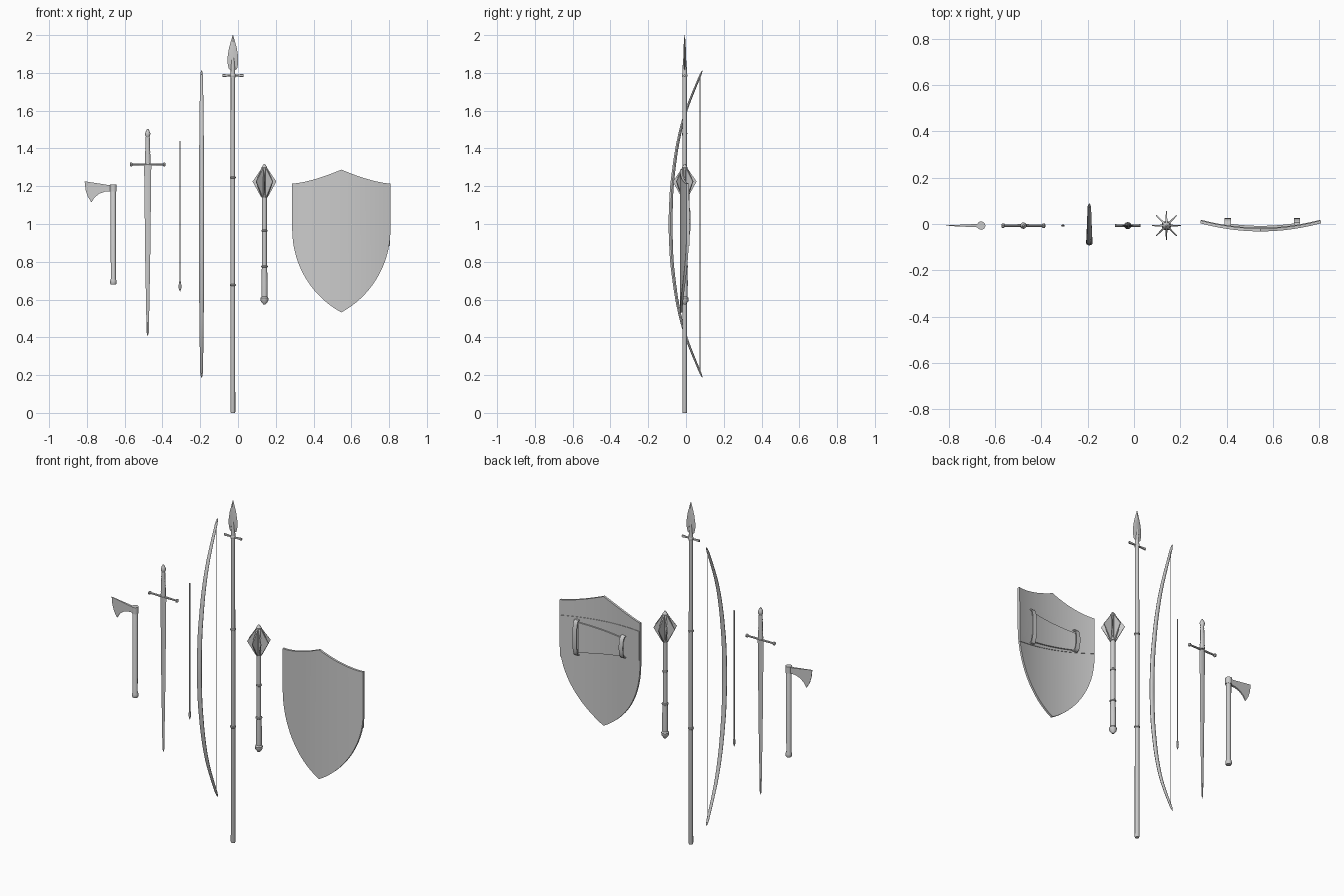
import bpy, bmesh, math
from mathutils import Vector

cube = bpy.data.objects.get("Cube")
if cube:
    bpy.data.objects.remove(cube)

grey = bpy.data.materials.new("plain_grey")
grey.use_nodes = True
grey.diffuse_color = (0.6, 0.6, 0.6, 1)
grey.node_tree.nodes["Principled BSDF"].inputs["Base Color"].default_value = (0.6, 0.6, 0.6, 1)
Y = -0.007


def finish(name, bm, loc, angle=35):
    bmesh.ops.recalc_face_normals(bm, faces=bm.faces)
    mesh = bpy.data.meshes.new(name)
    bm.to_mesh(mesh)
    bm.free()
    mesh.materials.append(grey)
    ob = bpy.data.objects.new(name, mesh)
    bpy.context.collection.objects.link(ob)
    ob.location = loc
    bpy.ops.object.select_all(action='DESELECT')
    bpy.context.view_layer.objects.active = ob
    ob.select_set(True)
    bpy.ops.object.shade_smooth_by_angle(angle=math.radians(angle))
    return ob


def loft(name, loc, rows, sides=12, along_x=False):
    """Skin rings of (position, half width, half depth, depth offset)."""
    bm = bmesh.new()
    rings = []
    for row in rows:
        p, rx = row[:2]
        ry = row[2] if len(row) > 2 else rx
        off = row[3] if len(row) > 3 else 0
        ring = []
        for i in range(sides):
            a = 2 * math.pi * i / sides
            u, v = rx * math.cos(a), off + ry * math.sin(a)
            ring.append(bm.verts.new((p, v, u) if along_x else (u, v, p)))
        rings.append(ring)
    for a, b in zip(rings, rings[1:]):
        for i in range(sides):
            j = (i + 1) % sides
            bm.faces.new((a[i], a[j], b[j], b[i]))
    bm.faces.new(rings[0])
    bm.faces.new(rings[-1])
    return finish(name, bm, loc)


def plate(name, loc, outline, half):
    """Flat x-z outline with a half thickness given by x."""
    bm = bmesh.new()
    front = [bm.verts.new((x, -half(x), z)) for x, z in outline]
    back = [bm.verts.new((x, half(x), z)) for x, z in outline]
    bm.faces.new(front)
    bm.faces.new(back)
    for i in range(len(outline)):
        j = (i + 1) % len(outline)
        bm.faces.new((front[i], front[j], back[j], back[i]))
    return finish(name, bm, loc, 20)


def ring(name, x, z, r, h=0.006):
    loft(name, (x, Y, z), [(-h, r * .8), (-h / 2, r), (h / 2, r), (h, r * .8)])


# Axe
loft("axe_handle", (-0.66, Y, 0),
     [(0.68, 0.014), (0.685, 0.017), (0.70, 0.017), (0.71, 0.0135), (1.2, 0.0145), (1.205, 0.012)], 16)
loft("axe_collar", (-0.66, Y, 0), [(1.172, 0.018), (1.21, 0.018)], 16)
plate("axe_blade", (-0.66, Y, 0),
      [(0, 1.207), (-0.03, 1.207), (-0.152, 1.226), (-0.147, 1.18), (-0.135, 1.145), (-0.116, 1.114),
       (-0.1, 1.14), (-0.075, 1.16), (-0.045, 1.171), (0, 1.174)],
      lambda x: 0.008 + x * 0.046)

# Sword
S = -0.478
loft("sword_blade", (S, Y, 0),
     [(0.408, 0.001), (0.425, 0.006, 0.002), (0.8, 0.013, 0.004), (1.312, 0.019, 0.006)], 4)
loft("sword_guard", (S, Y, 1.315),
     [(s * a, r) for s, a, r in [(-1, .095, .005), (-1, .092, .01), (-1, .084, .01), (-1, .08, .005),
                                 (-1, .02, .006), (1, .02, .006), (1, .08, .005), (1, .084, .01),
                                 (1, .092, .01), (1, .095, .005)]], 8, True)
grip = [(1.32 + 0.14 * i / 16, 0.0145 - 0.004 * i / 16 + 0.001 * (i % 2)) for i in range(17)]
loft("sword_grip", (S, Y, 0), [(z, r, r * .8) for z, r in grip])
loft("sword_pommel", (S, Y, 0),
     [(1.458, 0.008), (1.468, 0.013), (1.48, 0.014), (1.492, 0.009), (1.502, 0.004)])

# Arrow
loft("arrow_shaft", (-0.307, Y, 0), [(0.68, 0.003), (1.44, 0.003)], 8)
loft("arrow_head", (-0.307, Y, 0),
     [(0.643, 0.001), (0.66, 0.007, 0.004), (0.672, 0.008, 0.005), (0.69, 0.005), (0.7, 0.003)], 8)

# Bow: curve through a half path, mirrored above and below the grip
B = -0.193
path = [(0, -0.083), (0.2, -0.076), (0.4, -0.05), (0.55, -0.017), (0.65, 0.018), (0.812, 0.086)]


def bow_y(d):
    for (a, ya), (b, yb) in zip(path, path[1:]):
        if d <= b:
            return ya + (yb - ya) * (d - a) / (b - a)
    return path[-1][1]


def smooth_y(d):
    return sum(bow_y(abs(d + k * 0.02)) for k in range(-3, 4)) / 7 if d < 0.75 else bow_y(d)


rows = []
for i in range(-32, 33):
    d = abs(i) / 32 * 0.812
    t = d / 0.812
    rows.append((1 + math.copysign(d, i), 0.014 - 0.007 * t ** 2, 0.0105 - 0.005 * t, smooth_y(d)))
rows[0] = (rows[0][0], 0.003, 0.002, rows[0][3])
rows[-1] = (rows[-1][0], 0.003, 0.002, rows[-1][3])
loft("bow_limbs", (B, 0, 0), rows)
loft("bow_string", (B, 0.074, 0), [(0.205, 0.002), (1.795, 0.002)], 6)

# Spear
P = -0.027
loft("spear_shaft", (P, Y, 0), [(0, 0.011), (0.006, 0.0125), (1.78, 0.0115)], 16)
for z in (0.677, 1.246):
    ring("spear_ring", P, z, 0.0155)
ring("spear_socket_ring", P, 1.786, 0.014, 0.01)
loft("spear_socket", (P, Y, 0), [(1.775, 0.0125), (1.83, 0.011), (1.94, 0.003)])
loft("spear_head", (P, Y, 0),
     [(1.815, 0.012, 0.004), (1.822, 0.022, 0.005), (1.85, 0.028, 0.006), (1.885, 0.028, 0.007),
      (1.93, 0.021, 0.006), (1.97, 0.01, 0.004), (2.0, 0.001, 0.001)], 4)
loft("spear_wings", (P, Y, 1.786),
     [(-.056, .008, .006), (-.05, .008, .006), (-.02, .005), (.02, .005), (.05, .008, .006), (.056, .008, .006)],
     8, True)

# Mace
M = 0.14
loft("mace_shaft", (M, Y, 0), [(0.77, 0.0125), (1.15, 0.0125)], 16)
loft("mace_grip", (M, Y, 0), [(0.61, 0.0155), (0.69, 0.0165), (0.77, 0.014)], 16)
for z, r in ((0.775, 0.018), (0.965, 0.0155), (1.148, 0.018)):
    ring("mace_ring", M, z, r)
loft("mace_pommel", (M, Y, 0), [(0.574, 0.006), (0.592, 0.02), (0.608, 0.021), (0.618, 0.014)])
loft("mace_core", (M, Y, 0), [(1.14, 0.015), (1.285, 0.014), (1.3, 0.015), (1.318, 0.003)])
for k in range(8):
    flange = plate("mace_flange", (M, Y, 0),
                   [(0, 1.14), (0.016, 1.14), (0.03, 1.165), (0.063, 1.225), (0.035, 1.265),
                    (0.012, 1.3), (0, 1.3)], lambda x: 0.005 - x * 0.045)
    flange.rotation_euler.z = k * math.pi / 4

# Shield
C, W, T = 0.547, 0.26, 0.013
R = 0.499


def shield_y(x):
    return -0.032 + 0.035 * (x / W) ** 2


def shield_top(x):
    return 1.214 + 0.074 * max(0, 1 - abs(x) / W) ** 1.5


def shield_bottom(x):
    return 0.97 - math.sqrt(max(0, R ** 2 - (abs(x) + R - W) ** 2))


def curved_panel(name, x0, x1, low, high, offset, thick):
    """Sheet following the shield curve, denser towards its sides."""
    bm = bmesh.new()
    n, mid, half = 32, (x0 + x1) / 2, (x1 - x0) / 2
    cols = []
    for i in range(n + 1):
        x = mid - half * math.cos(math.pi * i / n)
        y = shield_y(x) + offset
        cols.append([bm.verts.new((x, yy, z)) for yy, z in
                     ((y, low(x)), (y, high(x)), (y + thick, high(x)), (y + thick, low(x)))])
    for a, b in zip(cols, cols[1:]):
        for k in range(4):
            m = (k + 1) % 4
            bm.faces.new((a[k], a[m], b[m], b[k]))
    bm.faces.new(cols[0])
    bm.faces.new(cols[-1])
    return finish(name, bm, (C, 0, 0))


curved_panel("shield_board", -W, W, shield_bottom, shield_top, 0, T)
curved_panel("shield_back_band", -W + .003, W - .003, lambda x: 0.94 - x * 0.22,
             lambda x: 1.145 - x * 0.08, T - 0.001, 0.004)
curved_panel("shield_arm_pad", -0.14, 0.15, lambda x: 0.955 - x * 0.19,
             lambda x: 1.095 + x * 0.06, T + 0.002, 0.009)


def strap(name, x, z0, z1):
    """Arched arm loop standing off the back of the shield."""
    base = shield_y(x) + T
    rise, mid, half = 0.025 - base, (z0 + z1) / 2, (z1 - z0) / 2
    outer, inner = [], []
    for i in range(17):
        a = math.pi * i / 16
        c, s = math.cos(a), math.sin(a) ** 0.6 if 0 < i < 16 else 0
        outer.append((base + rise * s, mid + half * c))
        inner.append((base + (rise - 0.005) * s, mid + (half - 0.006) * c))
    bm = bmesh.new()
    rows = [[bm.verts.new((x + dx, y, z)) for dx, (y, z) in
             ((-.013, o), (.013, o), (.013, q), (-.013, q))] for o, q in zip(outer, inner)]
    for a, b in zip(rows, rows[1:]):
        for k in range(4):
            m = (k + 1) % 4
            bm.faces.new((a[k], a[m], b[m], b[k]))
    bm.faces.new(rows[0])
    bm.faces.new(rows[-1])
    finish(name, bm, (C, 0, 0))


strap("shield_forearm_strap", 0.158, 0.91, 1.12)
strap("shield_hand_strap", -0.142, 0.975, 1.105)
